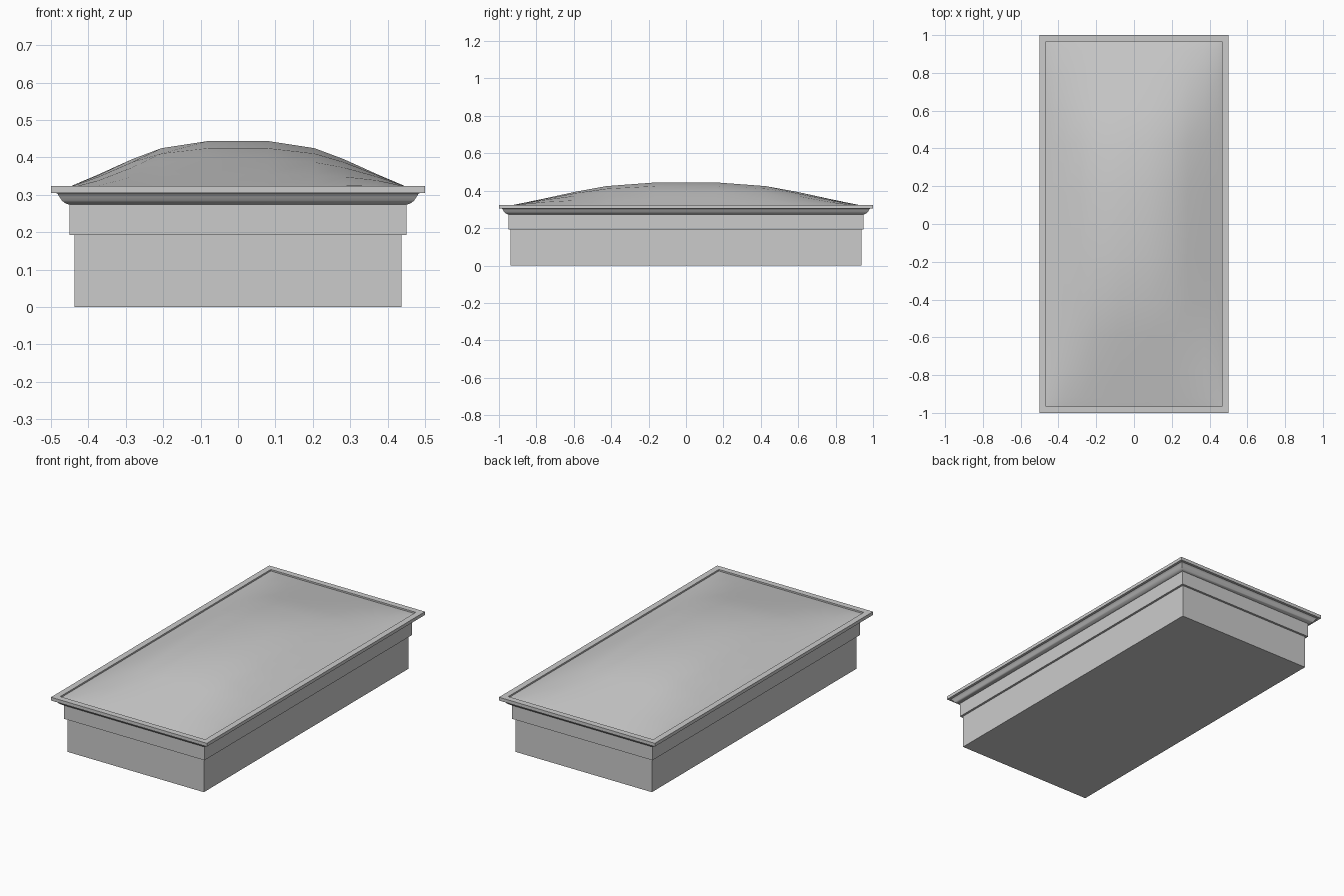
import bpy, bmesh, math

if "Cube" in bpy.data.objects:
    bpy.data.objects.remove(bpy.data.objects["Cube"])


def finish(name, bm, angle):
    bmesh.ops.recalc_face_normals(bm, faces=bm.faces[:])
    me = bpy.data.meshes.new(name)
    bm.to_mesh(me)
    bm.free()
    ob = bpy.data.objects.new(name, me)
    bpy.context.collection.objects.link(ob)
    bpy.ops.object.select_all(action='DESELECT')
    ob.select_set(True)
    bpy.context.view_layer.objects.active = ob
    bpy.ops.object.shade_smooth_by_angle(angle=math.radians(angle))
    return ob


def rect_sweep(name, profile, cap_bottom=False, cap_top=False, closed=False):
    """Sweep an (x half-width, z) profile round a rectangle 1 unit longer in y."""
    bm = bmesh.new()
    rings = []
    for a, z in profile:
        b = a + 0.5
        rings.append([bm.verts.new(p) for p in
                      ((-a, -b, z), (a, -b, z), (a, b, z), (-a, b, z))])
    pairs = list(zip(rings, rings[1:]))
    if closed:
        pairs.append((rings[-1], rings[0]))
    for lo, hi in pairs:
        for i in range(4):
            j = (i + 1) % 4
            bm.faces.new((lo[i], lo[j], hi[j], hi[i]))
    if cap_bottom:
        bm.faces.new(rings[0][::-1])
    if cap_top:
        bm.faces.new(rings[-1])
    return finish(name, bm, 35)


# lower curb and the slightly wider collar above it
rect_sweep("curb", [(0.4375, 0), (0.4375, 0.193)], True, True)
rect_sweep("collar", [(0.45, 0.193), (0.45, 0.276)], True, True)

# overhanging rim: rounded underside, flat lip, shallow inner groove
rect_sweep("rim_frame", [
    (0.44, 0.274), (0.453, 0.274), (0.463, 0.278), (0.471, 0.285),
    (0.477, 0.294), (0.482, 0.302), (0.486, 0.305), (0.5, 0.305),
    (0.5, 0.324), (0.465, 0.324), (0.465, 0.310), (0.44, 0.310)], closed=True)

# faceted glazing dome: pillow surface stretched over the opening
HALF = [(0.17, 1.0), (0.44, 0.85), (0.61, 0.62), (0.8, 0.31), (0.95, 0.08), (1.0, 0.0)]
LINE = [(-s, h) for s, h in reversed(HALF)] + HALF
bm = bmesh.new()
grid = []
for t, q in LINE:
    row = []
    for s, p in LINE:
        h = p * q / max(p + q - p * q, 1e-6)
        row.append(bm.verts.new((0.465 * s, 0.965 * t, 0.315 + 0.129 * h)))
    grid.append(row)
n = len(LINE)
for j in range(n - 1):
    for i in range(n - 1):
        bm.faces.new((grid[j][i], grid[j][i + 1], grid[j + 1][i + 1], grid[j + 1][i]))
dome = finish("glazing_dome", bm, 40)
if dome.data.polygons[len(dome.data.polygons) // 2].normal.z < 0:
    dome.data.flip_normals()
